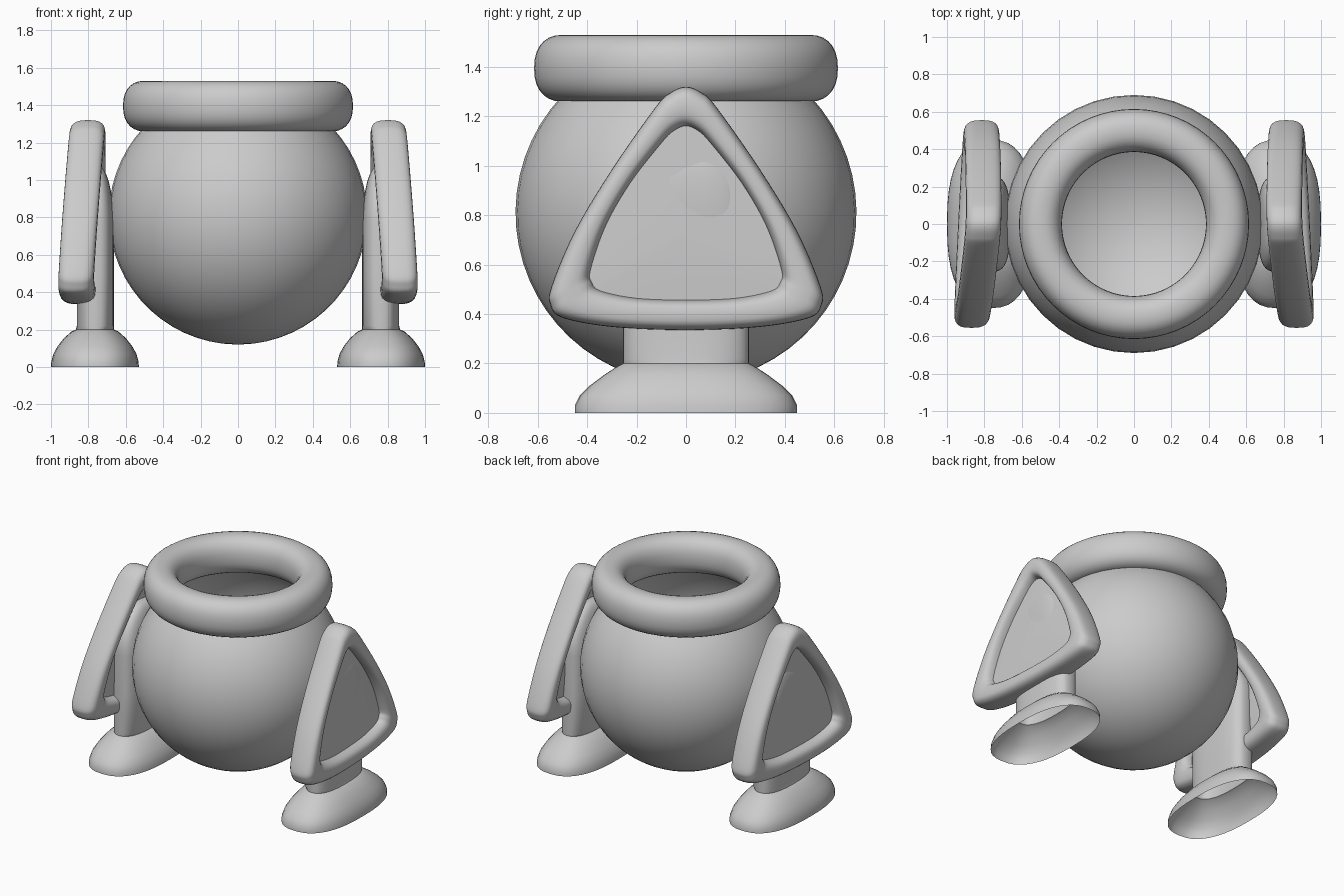
import bpy, bmesh, math
from mathutils import Vector

if "Cube" in bpy.data.objects:
    bpy.data.objects.remove(bpy.data.objects["Cube"])


def loft(name, rings, close=False, cap_start=False, cap_end=False, mirror=False):
    """Skin a list of closed point rings into one smooth mesh object."""
    bm = bmesh.new()
    vs = [[bm.verts.new(p) for p in r] for r in rings]
    n = len(vs[0])
    pairs = list(zip(vs, vs[1:])) + ([(vs[-1], vs[0])] if close else [])
    for a, b in pairs:
        for i in range(n):
            j = (i + 1) % n
            bm.faces.new((a[i], a[j], b[j], b[i]))
    if cap_start:
        bm.faces.new(vs[0])
    if cap_end:
        bm.faces.new(vs[-1])
    bmesh.ops.recalc_face_normals(bm, faces=bm.faces)
    me = bpy.data.meshes.new(name)
    bm.to_mesh(me)
    bm.free()
    ob = bpy.data.objects.new(name, me)
    bpy.context.collection.objects.link(ob)
    if mirror:
        ob.modifiers.new("Mirror", 'MIRROR')
    bpy.ops.object.select_all(action='DESELECT')
    ob.select_set(True)
    bpy.context.view_layer.objects.active = ob
    bpy.ops.object.shade_smooth_by_angle(angle=math.radians(40))
    return ob


def sup(t, n):
    """Unit superellipse point."""
    c, s = math.cos(t), math.sin(t)
    return (math.copysign(abs(c) ** (2 / n), c), math.copysign(abs(s) ** (2 / n), s))


def angles(n):
    return [2 * math.pi * i / n for i in range(n)]


def circle(r, z, n):
    return [(r * math.cos(t), r * math.sin(t), z) for t in angles(n)]


def oval(cx, hx, hy, z, n):
    pts = [sup(t, n) for t in angles(40)]
    return [(cx + hx * u, hy * v, z) for u, v in pts]


def smooth_loop(pts, steps=5):
    """Closed Catmull-Rom curve through the points."""
    out, n = [], len(pts)
    for i in range(n):
        p0, p1, p2, p3 = (Vector(pts[(i + k) % n]) for k in (-1, 0, 1, 2))
        for s in range(steps):
            t = s / steps
            out.append(0.5 * (2 * p1 + (p2 - p0) * t + (2 * p0 - 5 * p1 + 4 * p2 - p3) * t * t
                              + (3 * p1 - p0 - 3 * p2 + p3) * t ** 3))
    return out


# round hollow bowl, open at the top
R, CZ = 0.69, 0.81
lats = [math.radians(-89 + i * (132 / 22)) for i in range(22)]
lats = [a for a in lats if a < math.radians(42)] + [math.radians(43)]
loft("bowl", [circle(R * math.cos(a), CZ + R * math.sin(a), 40) for a in lats], cap_start=True)

# thick rounded rim
section = [sup(t, 2.3) for t in angles(28)]
loft("rim", [circle(0.5 + 0.115 * u, 1.395 + 0.135 * v, 64) for u, v in section], close=True)

# feet and legs: one open-bottomed shell per side
foot = [(0.235, 0.45, 0.0), (0.233, 0.45, 0.03), (0.222, 0.43, 0.07), (0.2, 0.39, 0.11),
        (0.165, 0.33, 0.155), (0.125, 0.275, 0.19), (0.102, 0.255, 0.2)]
rings = [oval(0.765, hx, hy, z, 2.5) for hx, hy, z in foot]
rings += [oval(0.762, 0.1, 0.255, z, 3) for z in (0.22, 0.5, 0.78)]
for i in range(1, 11):
    t = math.radians(8.8 * i)
    c = math.cos(t)
    rings.append(oval(0.762 + 0.015 * math.sin(t), 0.1 * c ** 0.6, 0.255 * c ** 0.9,
                      0.78 + 0.3 * math.sin(t), 3))
loft("legs", rings, cap_end=True, mirror=True)

# side shields: tilted rounded-triangle frames, (y, z) outlines
outer = [(0, 1.32), (0.065, 1.295), (0.125, 1.235), (0.3, 0.985), (0.45, 0.735), (0.545, 0.51),
         (0.548, 0.435), (0.5, 0.385), (0.3, 0.348)]
inner = [(0, 1.16), (0.05, 1.14), (0.1, 1.09), (0.225, 0.93), (0.325, 0.755), (0.385, 0.58),
         (0.38, 0.53), (0.345, 0.495), (0.2, 0.465)]


def full(half, bottom):
    return smooth_loop(half + [(0, bottom)] + [(-y, z) for y, z in half[:0:-1]])


def place(p, dx):
    """Lift a (y, z) outline point onto the tilted shield plane."""
    return (0.845 - 0.047 * (p.y - 0.4) - 0.05 * p.x + dx, p.x, p.y)


out_loop, in_loop = full(outer, 0.335), full(inner, 0.458)
frame = []
for o, i in zip(out_loop, in_loop):
    mid, half = (o + i) / 2, (o - i) / 2
    frame.append([place(mid + half * u, 0.095 * v) for u, v in (sup(t, 2.9) for t in angles(24))])
loft("shield_frames", frame, close=True, mirror=True)

# recessed panels inside the frames
centre = Vector((0, 0.72))
steps = [(0.02, 0.04), (0.5, 0.038), (1.06, 0.03), (1.06, -0.03), (0.5, -0.038), (0.02, -0.04)]
loft("shield_panels", [[place(centre + (p - centre) * s, dx) for p in in_loop] for s, dx in steps],
     cap_start=True, cap_end=True, mirror=True)
